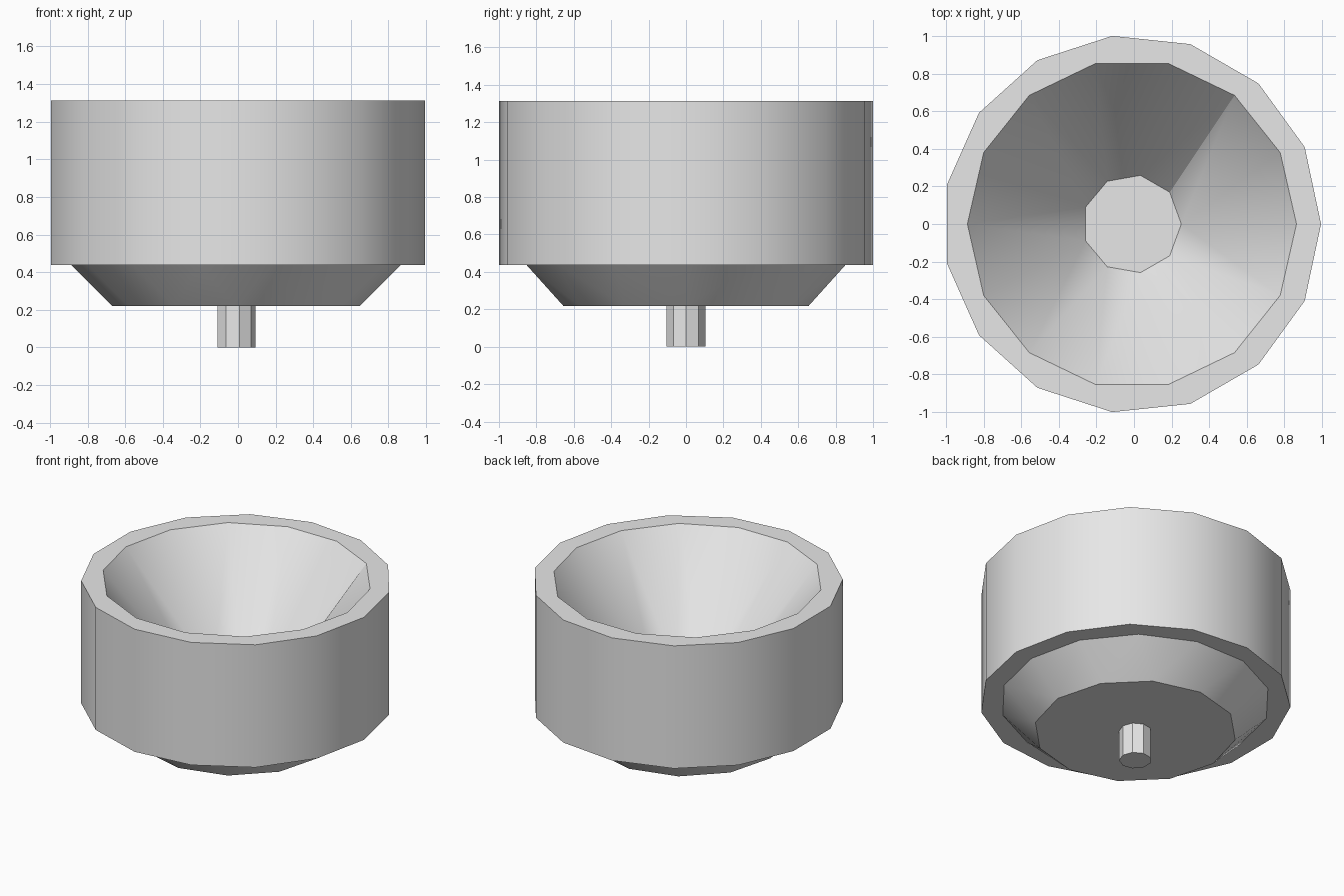
import bpy
import bmesh
import math

if "Cube" in bpy.data.objects:
    bpy.data.objects.remove(bpy.data.objects["Cube"])

CENTRE_X = -0.011
UNIT = 0.21875

grey = bpy.data.materials.new("plain_grey")
grey.use_nodes = True
grey.diffuse_color = (0.8, 0.8, 0.8, 1)
grey.node_tree.nodes["Principled BSDF"].inputs["Base Color"].default_value = (0.8, 0.8, 0.8, 1)


def ring(bm, sides, radius, z):
    step = 2 * math.pi / sides
    return [bm.verts.new((CENTRE_X + radius * math.cos(k * step), radius * math.sin(k * step), z))
            for k in range(sides)]


def bridge(bm, a, b, lead=0):
    """Join two rings; rings with different side counts are joined by triangles."""
    n, m = len(a), len(b)
    if n == m:
        for k in range(n):
            bm.faces.new((a[k], a[(k + 1) % n], b[(k + 1) % n], b[k]))
        return
    i = j = 0
    while i < n or j < m:
        step_a = j == m or (i < n and (i < lead or (i + 0.5) / n <= (j + 0.5) / m))
        if step_a:
            bm.faces.new((a[i % n], a[(i + 1) % n], b[j % m]))
            i += 1
        else:
            bm.faces.new((a[i % n], b[(j + 1) % m], b[j % m]))
            j += 1


def lathe(name, profile):
    """Closed solid from a list of (sides, radius, height, lead) rings."""
    bm = bmesh.new()
    rings = [ring(bm, s, r, z) for s, r, z, _ in profile]
    for k in range(len(rings) - 1):
        bridge(bm, rings[k], rings[k + 1], profile[k][3])
    bm.faces.new(rings[0])
    bm.faces.new(rings[-1])
    bmesh.ops.recalc_face_normals(bm, faces=bm.faces)
    mesh = bpy.data.meshes.new(name)
    bm.to_mesh(mesh)
    bm.free()
    mesh.materials.append(grey)
    obj = bpy.data.objects.new(name, mesh)
    bpy.context.collection.objects.link(obj)
    bpy.ops.object.select_all(action="DESELECT")
    obj.select_set(True)
    bpy.context.view_layer.objects.active = obj
    bpy.ops.object.shade_smooth_by_angle(angle=math.radians(30))
    return obj


# Bowl: tapered base, thick outer wall, flat rim and funnel-shaped hollow
top = 6 * UNIT
lathe("bowl", [
    (12, 3 * UNIT, UNIT, 0),
    (14, 4 * UNIT, 2 * UNIT, 0),
    (15, 1.0055, 2 * UNIT, 0),
    (15, 1.0055, top, 0),
    (14, 4 * UNIT, top, 2),
    (9, 1.2 * UNIT, 2.5 * UNIT, 0),
])

# Short stem under the base
lathe("stem", [(9, 0.105, 0, 0), (9, 0.105, UNIT, 0)])
